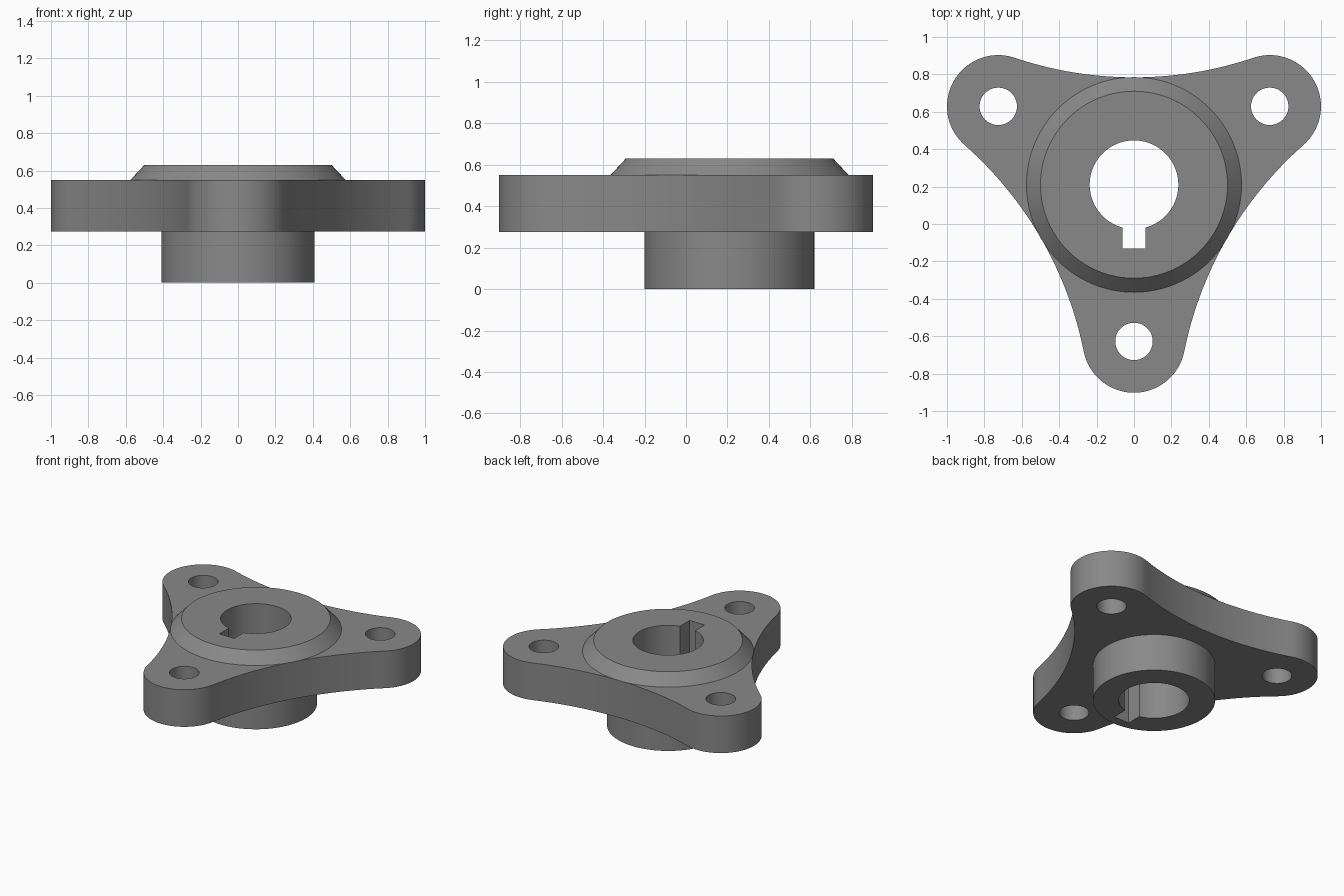
import bpy, bmesh
from math import sin, cos, atan2, hypot, pi, radians
from mathutils import Vector

if "Cube" in bpy.data.objects:
    bpy.data.objects.remove(bpy.data.objects["Cube"])

CY = 0.21                      # hub axis sits behind the origin
PLATE_Z, TOP_Z, COLLAR_Z = 0.275, 0.55, 0.63
LOBE_DIST, LOBE_R, WAIST = 0.838, 0.274, 0.574
LOBES = [radians(a) for a in (30, 150, 270)]

steel = bpy.data.materials.new("grey steel")
steel.use_nodes = True
GREY = (0.25, 0.25, 0.25, 1)
steel.diffuse_color = GREY
steel.node_tree.nodes["Principled BSDF"].inputs["Base Color"].default_value = GREY


def finish(name, bm):
    bmesh.ops.recalc_face_normals(bm, faces=bm.faces)
    mesh = bpy.data.meshes.new(name)
    bm.to_mesh(mesh)
    bm.free()
    mesh.materials.append(steel)
    ob = bpy.data.objects.new(name, mesh)
    bpy.context.collection.objects.link(ob)
    return ob


def prism(name, outline, z0, z1):
    bm = bmesh.new()
    face = bm.faces.new([bm.verts.new((x, y + CY, z0)) for x, y in outline])
    new = bmesh.ops.extrude_face_region(bm, geom=[face])["geom"]
    verts = [v for v in new if isinstance(v, bmesh.types.BMVert)]
    bmesh.ops.translate(bm, verts=verts, vec=(0, 0, z1 - z0))
    return finish(name, bm)


def frustum(name, r0, r1, z0, z1, x=0, y=0, segments=96):
    bm = bmesh.new()
    bmesh.ops.create_cone(bm, cap_ends=True, segments=segments, radius1=r0,
                          radius2=r1, depth=z1 - z0)
    bmesh.ops.translate(bm, verts=bm.verts, vec=(x, y + CY, (z0 + z1) / 2))
    return finish(name, bm)


def arc(cx, cy, r, a0, a1, n):
    angles = [a0 + (a1 - a0) * i / n for i in range(n + 1)]
    return [(cx + r * cos(a), cy + r * sin(a)) for a in angles]


def combine(target, other, operation):
    mod = target.modifiers.new(other.name, 'BOOLEAN')
    mod.object, mod.operation, mod.solver = other, operation, 'EXACT'
    bpy.context.view_layer.objects.active = target
    bpy.ops.object.modifier_apply(modifier=mod.name)
    bpy.data.objects.remove(other)


# Three-lobed outline: round lobes joined by tangent concave arcs
px, py = LOBE_DIST * cos(pi / 6), LOBE_DIST / 2
k = LOBE_R - WAIST
D = (px * px + py * py - k * k) / (2 * (py + k))
swing = atan2(px, D - py)      # half-angle of each concave arc
lobe_half = pi / 3 + swing
outline = []
for a in LOBES:
    cx, cy = LOBE_DIST * cos(a), LOBE_DIST * sin(a)
    outline += arc(cx, cy, LOBE_R, a - lobe_half, a + lobe_half, 40)
    b = a + pi / 3
    outline += arc(D * cos(b), D * sin(b), D - WAIST,
                   b + pi + swing, b + pi - swing, 32)[1:-1]
flange = prism("flange_with_hub", outline, PLATE_Z, TOP_Z)

# Lower boss and bevelled upper collar
combine(flange, frustum("boss", 0.41, 0.41, 0, 0.4), 'UNION')
combine(flange, frustum("collar", 0.575, 0.50, TOP_Z, COLLAR_Z), 'UNION')

# Through bore, keyway and bolt holes
combine(flange, frustum("bore", 0.237, 0.237, -0.1, 0.8), 'DIFFERENCE')
keyway = [(-0.062, -0.34), (0.062, -0.34), (0.062, 0), (-0.062, 0)]
combine(flange, prism("keyway", keyway, -0.1, 0.8), 'DIFFERENCE')
for a in LOBES:
    hole = frustum("bolt_hole", 0.1, 0.1, 0.1, 0.8,
                   LOBE_DIST * cos(a), LOBE_DIST * sin(a), 48)
    combine(flange, hole, 'DIFFERENCE')

# Smooth round walls, crisp edges
bpy.ops.object.select_all(action='DESELECT')
flange.select_set(True)
bpy.context.view_layer.objects.active = flange
bpy.ops.object.shade_smooth_by_angle(angle=radians(25))
